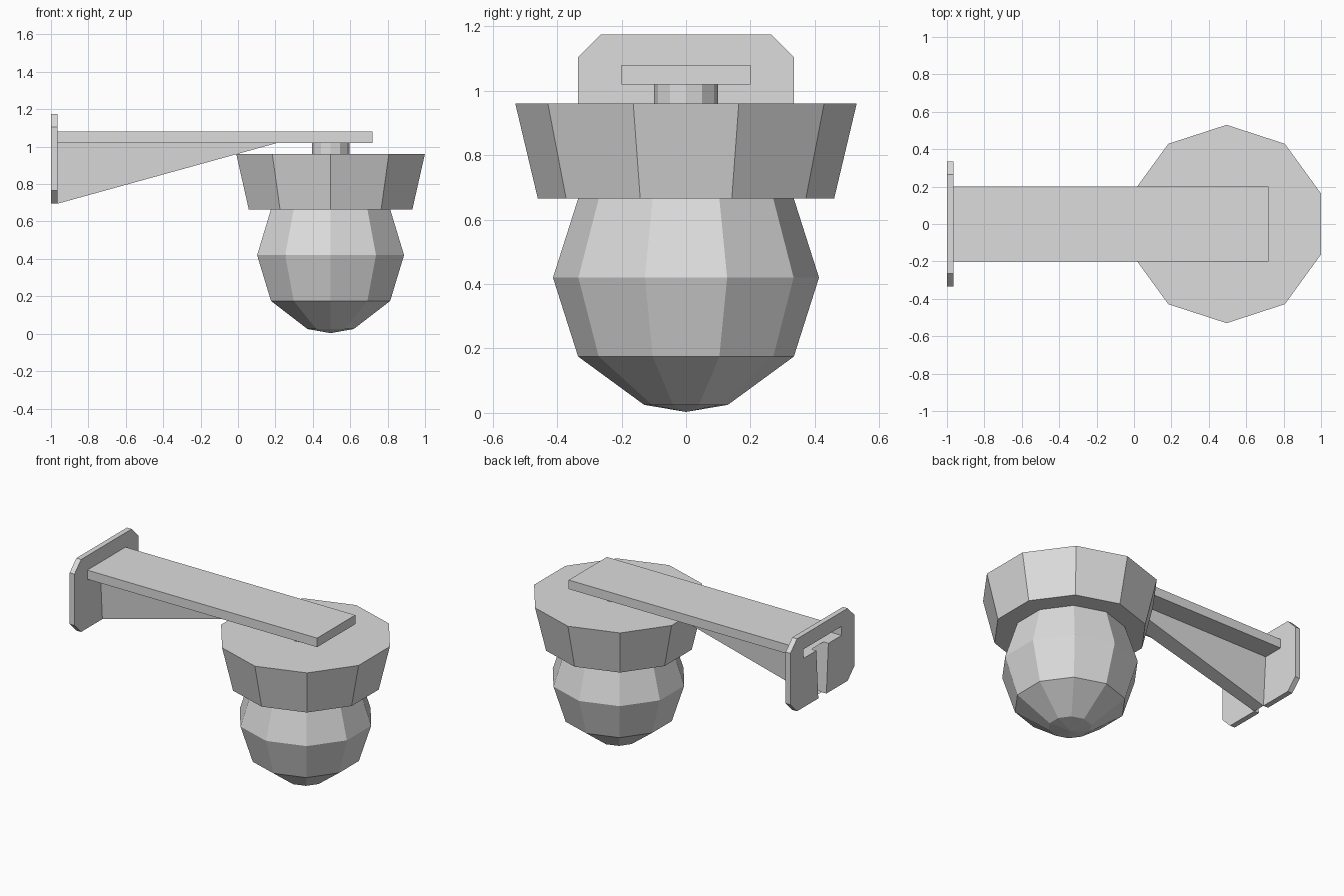
import bpy
import bmesh
import math

if "Cube" in bpy.data.objects:
    bpy.data.objects.remove(bpy.data.objects["Cube"], do_unlink=True)

grey = bpy.data.materials.new("light_grey")
grey.use_nodes = True
grey.diffuse_color = (0.72, 0.72, 0.72, 1)
bsdf = grey.node_tree.nodes["Principled BSDF"]
bsdf.inputs["Base Color"].default_value = grey.diffuse_color
bsdf.inputs["Roughness"].default_value = 0.8

PLATE_BACK, PLATE_FRONT = -1.0, -0.965
ARM_BOTTOM, ARM_TOP, ARM_HALF = 1.02, 1.08, 0.2
BRACE_TOP_HALF, BRACE_LOW_HALF, FOOT = 0.063, 0.042, 0.695
LANTERN_X = 0.495


def finish(name, bm, recalc=True):
    if recalc:
        bmesh.ops.recalc_face_normals(bm, faces=bm.faces)
    mesh = bpy.data.meshes.new(name)
    bm.to_mesh(mesh)
    bm.free()
    mesh.materials.append(grey)
    obj = bpy.data.objects.new(name, mesh)
    bpy.context.collection.objects.link(obj)
    return obj


def lathe(name, profile, sides, phase):
    """Faceted solid around the lantern axis from (radius, z) rings."""
    bm = bmesh.new()
    rings = []
    for r, z in profile:
        angles = [phase + math.tau * i / sides for i in range(sides)]
        rings.append([bm.verts.new((LANTERN_X + r * math.cos(a), r * math.sin(a), z))
                      for a in angles])
    for low, high in zip(rings, rings[1:]):
        for i in range(sides):
            j = (i + 1) % sides
            bm.faces.new((low[i], low[j], high[j], high[i]))
    bm.faces.new(rings[0])
    bm.faces.new(rings[-1])
    bmesh.ops.remove_doubles(bm, verts=bm.verts, dist=1e-4)
    return finish(name, bm)


# Wall plate: chamfered outline with a T-shaped slot, mirrored across y
half = [(BRACE_LOW_HALF, FOOT), (0.265, FOOT), (0.335, 0.765), (0.335, 1.105),
        (0.265, 1.175), (0, 1.175), (0, ARM_TOP), (ARM_HALF, ARM_TOP),
        (ARM_HALF, ARM_BOTTOM), (BRACE_TOP_HALF, ARM_BOTTOM)]
bm = bmesh.new()
for side in (1, -1):
    face = bm.faces.new([bm.verts.new((PLATE_BACK, side * y, z)) for y, z in half])
    extruded = bmesh.ops.extrude_face_region(bm, geom=[face], use_keep_orig=True)
    moved = [g for g in extruded["geom"] if isinstance(g, bmesh.types.BMVert)]
    bmesh.ops.translate(bm, verts=moved, vec=(PLATE_FRONT - PLATE_BACK, 0, 0))
# Drop the inner seam where the halves meet
seam = [f for f in bm.faces if all(abs(v.co.y) < 1e-5 for v in f.verts)]
bmesh.ops.delete(bm, geom=seam, context='FACES')
bmesh.ops.remove_doubles(bm, verts=bm.verts, dist=1e-5)
finish("wall_plate", bm)

# Arm: long flat beam, hollow and open towards the wall
ARM_END = 0.72
bm = bmesh.new()
bmesh.ops.create_cube(bm, size=1)
bmesh.ops.scale(bm, vec=(ARM_END - PLATE_FRONT, 2 * ARM_HALF, ARM_TOP - ARM_BOTTOM), verts=bm.verts)
bmesh.ops.translate(bm, vec=((ARM_END + PLATE_FRONT) / 2, 0, (ARM_TOP + ARM_BOTTOM) / 2), verts=bm.verts)
bmesh.ops.recalc_face_normals(bm, faces=bm.faces)
bmesh.ops.delete(bm, geom=[f for f in bm.faces if f.normal.x < -0.9], context='FACES')
finish("arm", bm, recalc=False)

# Brace: tapered wedge under the arm, open at the wall and top
bm = bmesh.new()
left, right = [[bm.verts.new(p) for p in (
    (PLATE_FRONT, s * BRACE_LOW_HALF, FOOT),
    (0.21, s * BRACE_TOP_HALF, ARM_BOTTOM),
    (PLATE_FRONT, s * BRACE_TOP_HALF, ARM_BOTTOM))] for s in (1, -1)]
bm.faces.new((left[0], left[2], left[1]))
bm.faces.new((right[0], right[1], right[2]))
bm.faces.new((left[0], left[1], right[1], right[0]))
finish("brace", bm, recalc=False)

# Lantern hanging from the arm
lathe("hanging_stem", [(0.1, 0.96), (0.1, ARM_BOTTOM)], 12, 0)
lathe("lantern_cap", [(0.46, 0.665), (0.53, 0.96)], 10, math.pi / 2)
lathe("lantern_bulb", [(0, 0.003), (0.13, 0.025), (0.335, 0.175), (0.413, 0.42),
                       (0.335, 0.665)], 10, math.pi / 2)
